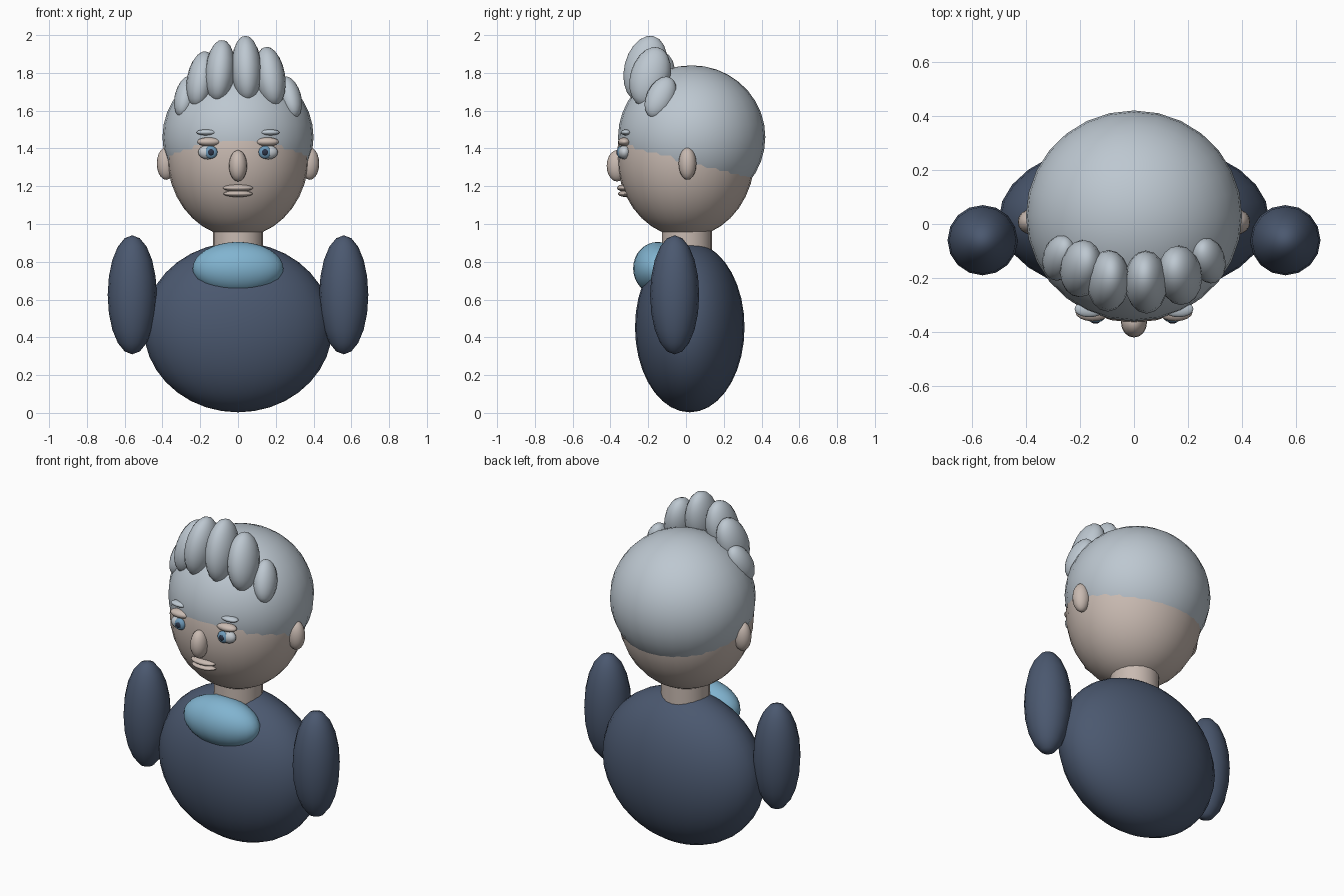
import bpy
from math import radians

cube = bpy.data.objects.get("Cube")
if cube:
    bpy.data.objects.remove(cube, do_unlink=True)


def material(name, rgb):
    mat = bpy.data.materials.new(name)
    mat.use_nodes = True
    color = (*rgb, 1.0)
    mat.diffuse_color = color
    shader = next(n for n in mat.node_tree.nodes if n.type == 'BSDF_PRINCIPLED')
    shader.inputs["Base Color"].default_value = color
    return mat


NAVY = material("navy cloth", (0.07, 0.098, 0.16))
SKIN = material("skin", (0.58, 0.49, 0.44))
HAIR = material("silver hair", (0.51, 0.575, 0.635))
SCARF = material("light blue cloth", (0.22, 0.455, 0.63))
EYE = material("eye white", (0.56, 0.6, 0.64))
IRIS = material("iris blue", (0.16, 0.33, 0.5))
PUPIL = material("pupil dark", (0.025, 0.035, 0.065))


def finish(obj, name, mat):
    obj.name = name
    obj.data.name = name
    obj.data.materials.append(mat)
    bpy.ops.object.shade_smooth_by_angle(angle=radians(50))
    return obj


def ellipsoid(name, mat, center, radii, segments=16, rotation=(0, 0, 0)):
    bpy.ops.mesh.primitive_uv_sphere_add(
        segments=segments, ring_count=max(8, segments * 2 // 3),
        radius=1, location=center, rotation=rotation)
    obj = bpy.context.object
    obj.scale = radii
    return finish(obj, name, mat)


def pair(name, mat, center, radii, segments=16):
    for side, sign in (("left", 1), ("right", -1)):
        ellipsoid(f"{side}_{name}", mat,
                  (sign * center[0], center[1], center[2]), radii, segments)


# Torso, arms and neck
ellipsoid("body", NAVY, (0, 0.02, 0.453), (0.5, 0.29, 0.45), 28)
pair("arm", NAVY, (0.56, -0.06, 0.625), (0.13, 0.13, 0.315))
ellipsoid("scarf", SCARF, (0, -0.15, 0.765), (0.24, 0.13, 0.14), 24)
bpy.ops.mesh.primitive_cylinder_add(vertices=20, radius=0.133, depth=0.25,
                                    location=(0, 0.005, 0.93))
finish(bpy.context.object, "neck", SKIN)

# Head with hair cap
ellipsoid("head", SKIN, (0, 0, 1.36), (0.375, 0.365, 0.43), 28)
ellipsoid("hair_cap", HAIR, (0, 0.03, 1.46), (0.4, 0.39, 0.38), 28)
pair("ear", SKIN, (0.38, 0.008, 1.32), (0.05, 0.047, 0.086))

# Face
ellipsoid("nose", SKIN, (0, -0.365, 1.308), (0.048, 0.055, 0.083))
ellipsoid("upper_lip", SKIN, (0, -0.325, 1.191), (0.08, 0.04, 0.019))
ellipsoid("lower_lip", SKIN, (0, -0.32, 1.16), (0.078, 0.04, 0.017))
pair("eye", EYE, (0.158, -0.325, 1.38), (0.053, 0.033, 0.038))
pair("iris", IRIS, (0.143, -0.345, 1.38), (0.034, 0.02, 0.034))
pair("pupil", PUPIL, (0.143, -0.358, 1.38), (0.018, 0.011, 0.018))
pair("eyelid", SKIN, (0.153, -0.325, 1.435), (0.064, 0.035, 0.024))
pair("eyebrow", HAIR, (0.165, -0.315, 1.485), (0.055, 0.03, 0.016))

# Swept-up quiff: centre, radii and backward tilt of each tuft
tufts = [
    ((-0.275, -0.125, 1.675), (0.06, 0.075, 0.12), -25),
    ((-0.195, -0.165, 1.765), (0.076, 0.1, 0.155), -18),
    ((-0.095, -0.21, 1.81), (0.079, 0.11, 0.168), -14),
    ((0.045, -0.215, 1.822), (0.08, 0.112, 0.178), -14),
    ((0.17, -0.19, 1.78), (0.08, 0.105, 0.163), -16),
    ((0.275, -0.135, 1.67), (0.06, 0.075, 0.12), -25),
]
for i, (center, radii, tilt) in enumerate(tufts, 1):
    ellipsoid(f"hair_tuft_{i}", HAIR, center, radii, 16,
              (radians(tilt), -center[0] * 0.9, 0))
